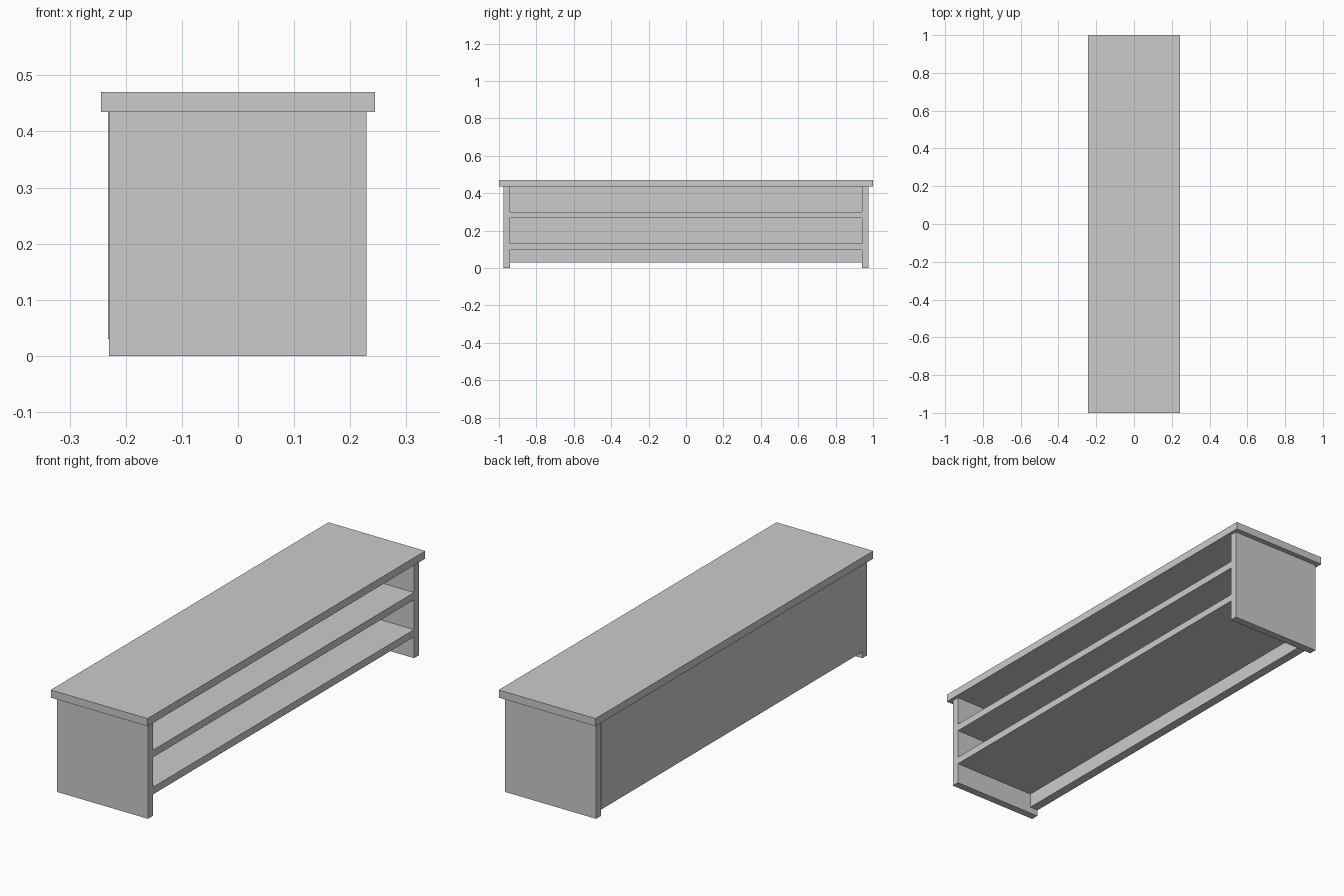
import bpy
import bmesh
from mathutils import Vector

if "Cube" in bpy.data.objects:
    bpy.data.objects.remove(bpy.data.objects["Cube"])


def board(name, lo, hi):
    """Flat-sided board between two opposite corners."""
    lo, hi = Vector(lo), Vector(hi)
    bm = bmesh.new()
    bmesh.ops.create_cube(bm, size=1)
    bmesh.ops.scale(bm, vec=hi - lo, verts=bm.verts)
    mesh = bpy.data.meshes.new(name)
    bm.to_mesh(mesh)
    bm.free()
    obj = bpy.data.objects.new(name, mesh)
    obj.location = (lo + hi) / 2
    bpy.context.collection.objects.link(obj)
    return obj


TOP_Z, UNDER_Z = 0.47, 0.435   # upper and lower face of the table top
INNER, OUTER = 0.941, 0.976    # faces of the end panels
FRONT_X, BACK_X = 0.229, -0.232
BACK_INNER_X = -0.19

# Overhanging top
board("table_top", (-0.244, -1, UNDER_Z), (0.244, 1, TOP_Z))

# End panels standing on the floor
board("left_end_panel", (-0.23, -OUTER, 0), (FRONT_X, -INNER, UNDER_Z))
board("right_end_panel", (-0.23, INNER, 0), (FRONT_X, OUTER, UNDER_Z))

# Back panel, raised off the floor
board("back_panel", (BACK_X, -INNER, 0.03), (BACK_INNER_X, INNER, UNDER_Z))

# Two open shelves
for name, z in (("lower_shelf", 0.097), ("upper_shelf", 0.266)):
    board(name, (BACK_INNER_X, -INNER, z), (FRONT_X, INNER, z + 0.033))
